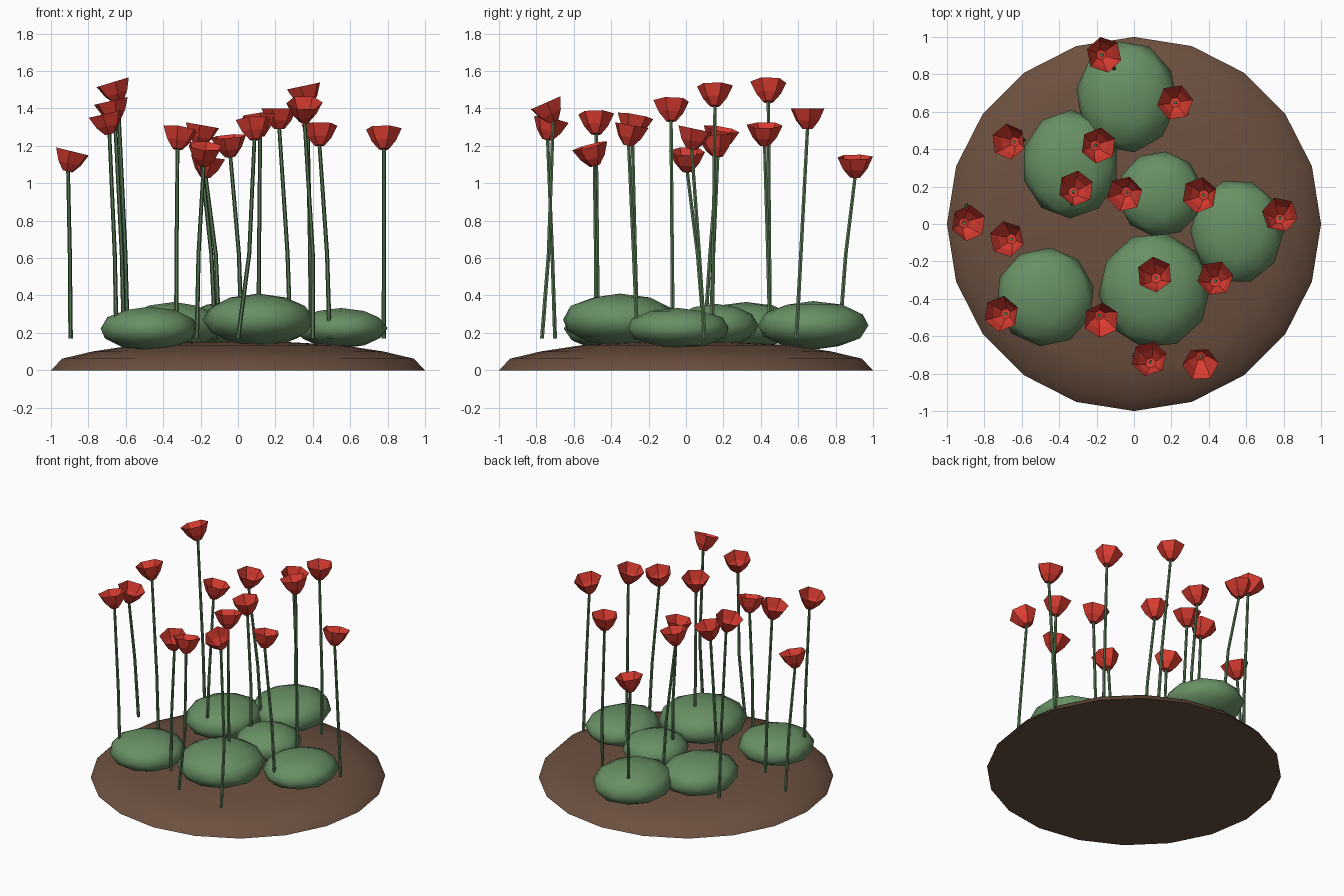
import bpy, bmesh, math, random
from mathutils import Vector, Matrix

if "Cube" in bpy.data.objects:
    bpy.data.objects.remove(bpy.data.objects["Cube"])

random.seed(4)


def material(name, rgb):
    m = bpy.data.materials.new(name)
    m.diffuse_color = (*rgb, 1)
    m.use_nodes = True
    m.node_tree.nodes["Principled BSDF"].inputs["Base Color"].default_value = m.diffuse_color
    return m


SOIL = material("soil_brown", (0.15, 0.08, 0.05))
LEAF = material("leaf_green", (0.14, 0.28, 0.13))
STEM = material("stem_green", (0.10, 0.20, 0.09))
RED = material("petal_red", (0.70, 0.045, 0.03))


def finish(name, bm, mat, angle=None):
    bmesh.ops.recalc_face_normals(bm, faces=bm.faces)
    me = bpy.data.meshes.new(name)
    bm.to_mesh(me)
    bm.free()
    me.materials.append(mat)
    ob = bpy.data.objects.new(name, me)
    bpy.context.collection.objects.link(ob)
    if angle:
        bpy.ops.object.select_all(action='DESELECT')
        ob.select_set(True)
        bpy.context.view_layer.objects.active = ob
        bpy.ops.object.shade_smooth_by_angle(angle=math.radians(angle))
    return ob


def loft(bm, rings):
    """Bridge successive rings of points with quads; returns vertex rings."""
    vr = [[bm.verts.new(p) for p in r] for r in rings]
    for a, b in zip(vr, vr[1:]):
        n = len(a)
        for i in range(n):
            bm.faces.new((a[i], a[(i + 1) % n], b[(i + 1) % n], b[i]))
    return vr


def ring(r, z, n, rot=0.0):
    return [Vector((r * math.cos(rot + math.tau * i / n),
                    r * math.sin(rot + math.tau * i / n), z)) for i in range(n)]


# Soil mound: 20-sided low dome with a flat underside
bm = bmesh.new()
vr = loft(bm, [ring(r, z, 20) for r, z in
               ((1, 0), (0.94, 0.062), (0.78, 0.10), (0.55, 0.135), (0.28, 0.15))])
bm.faces.new(vr[0])
bm.faces.new(vr[-1])
finish("soil_mound", bm, SOIL, 60)

# Leafy bushes: squashed faceted balls (centre x, y, z, half sizes)
BUSHES = [
    (-0.04, 0.68, 0.24, 0.27, 0.30, 0.13),
    (-0.34, 0.32, 0.24, 0.26, 0.29, 0.125),
    (0.14, 0.16, 0.24, 0.23, 0.23, 0.115),
    (0.55, -0.04, 0.225, 0.25, 0.28, 0.108),
    (0.11, -0.355, 0.27, 0.30, 0.31, 0.14),
    (-0.475, -0.39, 0.222, 0.265, 0.265, 0.118),
]
for i, (x, y, z, sx, sy, sz) in enumerate(BUSHES):
    bm = bmesh.new()
    bmesh.ops.create_icosphere(bm, subdivisions=2, radius=1.0)
    turn = Matrix.Rotation(random.uniform(0, 6), 4, 'Z')
    bm.transform(Matrix.Translation((x, y, z)) @ Matrix.Diagonal((sx, sy, sz, 1)) @ turn)
    finish(f"bush_{i + 1}", bm, LEAF, 60)

# Flowers: head centre x, y, rim height, lean x / y (degrees), stem foot x, y
FLOWERS = [
    (-0.16, 0.905, 1.14, 8, 0, -0.10, 0.82),
    (0.22, 0.65, 1.40, 0, 0, 0.28, 0.59),
    (-0.67, 0.44, 1.54, -17, 0, -0.59, 0.45),
    (-0.19, 0.42, 1.31, 10, 0, -0.12, 0.45),
    (-0.31, 0.19, 1.29, 8, 10, -0.33, 0.10),
    (-0.05, 0.16, 1.25, -5, -6, 0.02, 0.13),
    (0.35, 0.155, 1.52, -12, 0, 0.39, 0.14),
    (0.78, 0.05, 1.29, 0, 12, 0.78, 0.10),
    (-0.885, 0.005, 1.17, 14, 0, -0.895, 0.10),
    (-0.68, -0.08, 1.44, -13, 0, -0.61, -0.07),
    (0.11, -0.27, 1.36, -5, 10, 0.11, -0.26),
    (0.435, -0.29, 1.31, 0, 10, 0.49, -0.26),
    (-0.175, -0.515, 1.20, 5, -15, -0.22, -0.48),
    (-0.71, -0.48, 1.37, -13, 0, -0.65, -0.47),
    (0.08, -0.72, 1.34, -5, 12, 0.0, -0.70),
    (0.355, -0.75, 1.43, 0, -24, 0.40, -0.77),
]
CUP = ((0.028, 0.0), (0.066, 0.045), (0.097, 0.11))   # petal cup profile
MID = {14: (0.06, -0.715), 15: (0.40, -0.735)}        # strongly bent stems

for i, (x, y, z, lx, ly, fx, fy) in enumerate(FLOWERS):
    axis = Vector((math.tan(math.radians(lx)), math.tan(math.radians(ly)), 1)).normalized()
    base = Vector((x, y, z)) - axis * 0.11
    place = Matrix.Translation(base) @ axis.to_track_quat('Z', 'Y').to_matrix().to_4x4()

    # Open six-sided petal cup with a small floor
    bm = bmesh.new()
    rot = random.uniform(-0.25, 0.25)
    vr = loft(bm, [[place @ p for p in ring(r, h, 6, rot)] for r, h in CUP])
    bm.faces.new(vr[0][::-1])
    finish(f"flower_head_{i + 1}", bm, RED)

    # Thin stem with one gentle bend
    foot = Vector((fx, fy, 0.17))
    mx, my = MID.get(i, (fx + 0.25 * (base.x - fx), fy + 0.4 * (base.y - fy)))
    mid = Vector((mx, my, 0.62))
    top = base + axis * 0.012
    bm = bmesh.new()
    vr = loft(bm, [[c + p for p in ring(r, 0, 6)] for c, r in
                   ((foot, 0.012), (mid, 0.011), (top, 0.010))])
    bm.faces.new(vr[0][::-1])
    bm.faces.new(vr[-1])
    finish(f"stem_{i + 1}", bm, STEM, 40)
